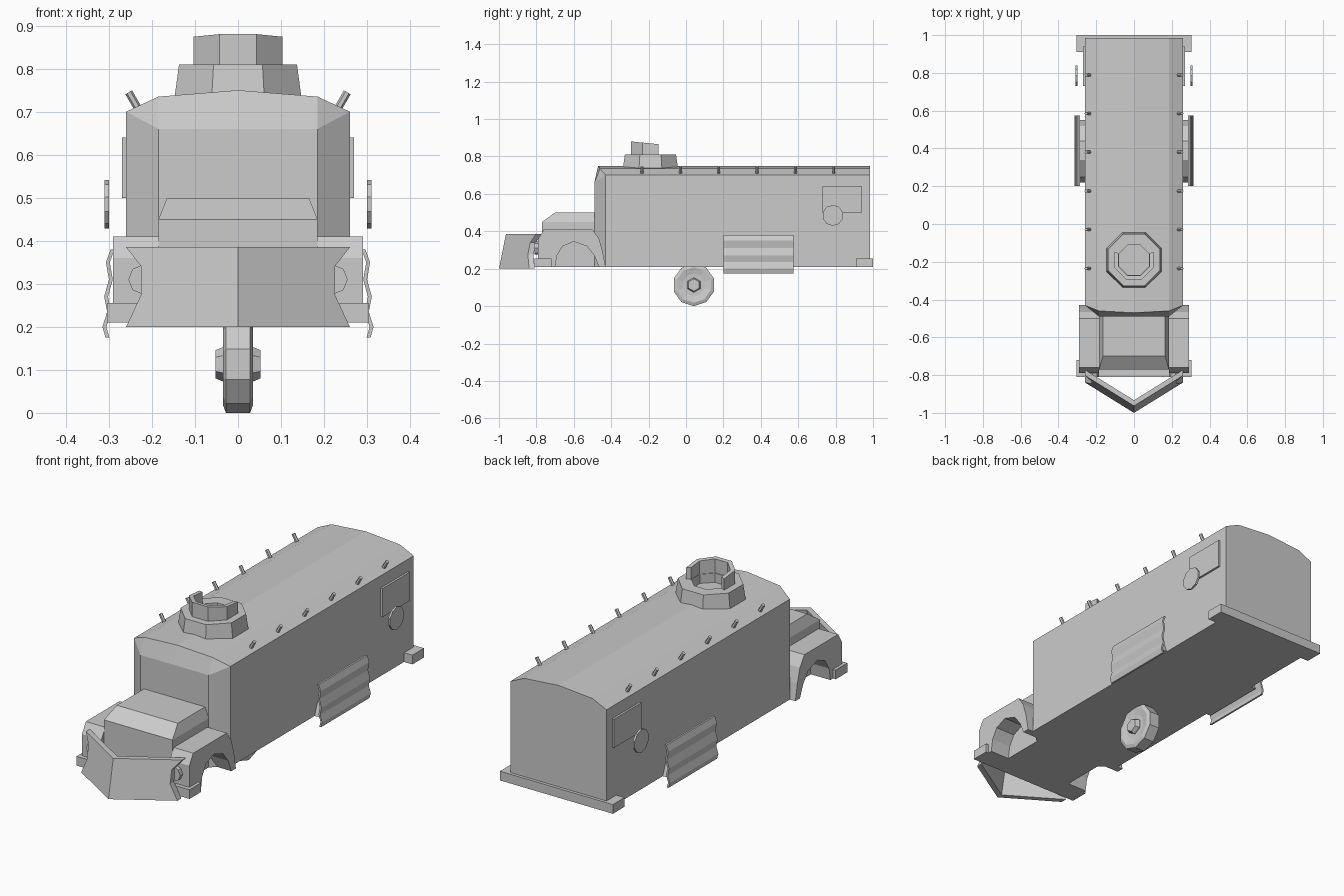
import bpy, bmesh, math
from mathutils import Vector

if "Cube" in bpy.data.objects:
    bpy.data.objects.remove(bpy.data.objects["Cube"])

GREY = (0.6, 0.6, 0.6, 1)
steel = bpy.data.materials.new("plain_grey")
steel.use_nodes = True
steel.diffuse_color = GREY
for node in steel.node_tree.nodes:
    if node.type == 'BSDF_PRINCIPLED':
        node.inputs["Base Color"].default_value = GREY


def loft(name, rings, mirror=False):
    """Skin a list of equal-length rings and cap both ends."""
    bm = bmesh.new()
    rows = [[bm.verts.new(p) for p in ring] for ring in rings]
    n = len(rows[0])
    for a, b in zip(rows, rows[1:]):
        for i in range(n):
            j = (i + 1) % n
            bm.faces.new((a[i], a[j], b[j], b[i]))
    bm.faces.new(rows[0][::-1])
    bm.faces.new(rows[-1])
    bmesh.ops.remove_doubles(bm, verts=bm.verts[:], dist=0.0005)
    bmesh.ops.recalc_face_normals(bm, faces=bm.faces[:])
    mesh = bpy.data.meshes.new(name)
    bm.to_mesh(mesh)
    bm.free()
    mesh.materials.append(steel)
    obj = bpy.data.objects.new(name, mesh)
    bpy.context.collection.objects.link(obj)
    if mirror:
        obj.modifiers.new("mirror", 'MIRROR')
    return obj


def prism(name, loop, offset, mirror=False):
    loop = [Vector(p) for p in loop]
    return loft(name, [loop, [p + Vector(offset) for p in loop]], mirror)


def box(name, x, y, z, mirror=False):
    base = [(x[0], y[0], z[0]), (x[1], y[0], z[0]), (x[1], y[1], z[0]), (x[0], y[1], z[0])]
    return prism(name, base, (0, 0, z[1] - z[0]), mirror)


def disc_ring(x, r, sides, cy, cz):
    """Regular ring facing along x."""
    steps = [math.tau * i / sides for i in range(sides)]
    return [(x, cy + r * math.sin(a), cz - r * math.cos(a)) for a in steps]


# Van body: arched roof, chamfered front corners and brow
section = [(-.26, .21), (.26, .21), (.26, .70), (.185, .735),
           (0, .75), (-.185, .735), (-.26, .70)]
set_back = [-.43, -.43, -.43, -.46, -.47, -.46, -.43]
face = [(-.185, .21), (.185, .21), (.185, .66), (.185, .66),
        (0, .66), (-.185, .66), (-.185, .66)]
loft("van_body", [[(x, .985, z) for x, z in section],
                  [(x, y, z) for (x, z), y in zip(section, set_back)],
                  [(x, -.49, z) for x, z in face]])


# Hood with sloped nose and bevelled sides
def hood_ring(x, y, z):
    return [(-x, y, z), (x, y, z), (x, -.48, z), (-x, -.48, z)]


loft("hood", [hood_ring(.185, -.77, .21), hood_ring(.185, -.77, .45), hood_ring(.165, -.70, .5)])

# Front fenders with open wheel arches
fender = [(-.79, .21), (-.79, .36), (-.76, .41), (-.50, .41), (-.465, .36), (-.445, .29), (-.43, .21),
          (-.465, .21), (-.49, .27), (-.53, .32), (-.60, .345), (-.66, .32), (-.69, .27), (-.70, .21)]
prism("fender", [(.185, y, z) for y, z in fender], (.105, 0, 0), True)

# Headlights
loft("headlight", [[(.22 + .035 * math.cos(k * math.tau / 8), y, .31 + .035 * math.sin(k * math.tau / 8))
                    for k in range(8)] for y in (-.81, -.78)], True)

# Bumpers
box("front_bumper", (-.305, .305), (-.81, -.72), (.21, .255))
box("rear_bumper", (-.305, .305), (.91, 1.0), (.21, .255))

# V-shaped ram plow, leaning back, with notched ends
half_plow = [(0, .2), (.26, .2), (.225, .275), (.225, .34), (.26, .385), (0, .385)]
prism("ram_plow", [(x, -1 + .62 * x + .2 * (z - .2), z) for x, z in half_plow], (0, .03, 0), True)


# Turret base and open-backed gun shield
def octagon(apothem, z, cy=-.19):
    r = apothem / math.cos(math.pi / 8)
    return [(r * math.cos(a), cy + r * math.sin(a), z)
            for a in (math.pi / 8 + k * math.pi / 4 for k in range(8))]


loft("turret_base", [octagon(.148, .73), octagon(.137, .81), octagon(.08, .81), octagon(.08, .765)])
outer = octagon(.103, .81)
inner = octagon(.083, .81)
order = [3, 4, 5, 6, 7, 0]
wall_foot = [outer[i] for i in order] + [inner[i] for i in reversed(order)]
wall_top = [(x, y, .88 - .1 * (y + .29)) for x, y, z in wall_foot]
loft("turret_shield", [wall_foot, wall_top])

# Roof pegs leaning outward
for k in range(6):
    y = -.235 + .205 * k
    foot, tip = Vector((.228, y, .70)), Vector((.254, y, .745))
    side = Vector((.866, 0, -.5))
    ring = [side * .009 * math.cos(a) + Vector((0, .009 * math.sin(a), 0))
            for a in (i * math.tau / 6 for i in range(6))]
    loft("roof_peg", [[foot + p for p in ring], [tip + p for p in ring]], True)

# Rear side hatches and round shields standing off the wall
box("side_hatch", (.255, .27), (.73, .94), (.5, .64), True)
loft("round_shield", [disc_ring(x, .056, 10, .785, .485) for x in (.30, .31)], True)

# Rear wheel arches hidden behind corrugated armour
arch = [(.22, .21), (.25, .29), (.34, .35), (.44, .35), (.52, .29), (.55, .21)]
prism("rear_arch", [(.25, y, z) for y, z in arch], (.035, 0, 0), True)
heights = [.38, .35, .31, .27, .235, .2, .175]
wave = [(.287 + .009 * (i % 2) + .002 * i, z) for i, z in enumerate(heights)]
sheet = wave + [(x + .009, z) for x, z in reversed(wave)]
prism("side_armour", [(x, .2, z) for x, z in sheet], (0, .375, 0), True)

# Central wheel with hub
tyre = [(-.028, .06), (-.035, .095), (-.028, .113), (.028, .113), (.035, .095), (.028, .06)]
loft("wheel", [disc_ring(x, r, 10, .042, .113) for x, r in tyre])
hub = [(-.052, .033), (-.035, .04), (.035, .04), (.052, .033)]
loft("wheel_hub", [disc_ring(x, r, 6, .042, .113) for x, r in hub])
